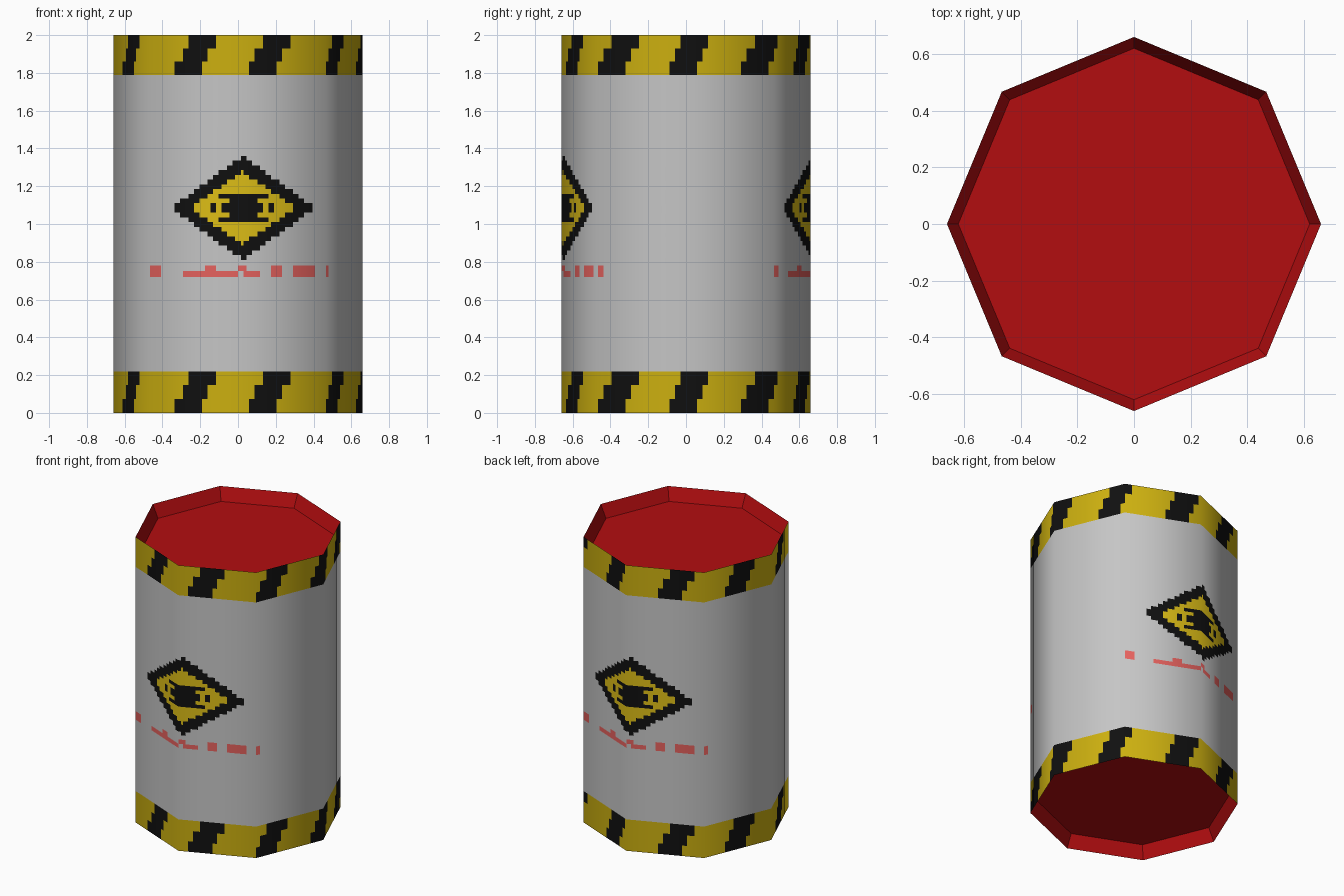
import bpy, bmesh, math
from mathutils import Vector

if "Cube" in bpy.data.objects:
    bpy.data.objects.remove(bpy.data.objects["Cube"])

R, H, SIDES, CELLS = 0.66, 2.0, 8, 32


def material(name, rgb):
    m = bpy.data.materials.new(name)
    m.diffuse_color = (*rgb, 1)
    m.use_nodes = True
    m.node_tree.nodes["Principled BSDF"].inputs["Base Color"].default_value = m.diffuse_color
    return m


grey = material("grey paint", (0.56, 0.56, 0.56))
black = material("black paint", (0.005, 0.005, 0.005))
yellow = material("stripe yellow", (0.60, 0.43, 0.005))
sign_yellow = material("sign yellow", (0.72, 0.51, 0.008))
pale_red = material("pale red marks", (0.78, 0.12, 0.11))
red = material("red lid", (0.45, 0.004, 0.005))
GREY, BLACK, YELLOW, SIGN, MARK = range(5)


def around(u, r=R):
    """Point on the octagon; u counts sides, starting at the front corner."""
    i = math.floor(u)
    a, b = (Vector((math.sin(k * math.pi / 4), -math.cos(k * math.pi / 4))) * r
            for k in (i, i + 1))
    return a.lerp(b, u - i)


# Hazard stripe start positions, in sides, with a stepped slant
STRIPES = (0.13, 1.0, 1.8, 2.62, 3.52, 4.4, 5.3, 6.26, 7.29)


def stripe_colour(u, t):
    shift = (0.0, 0.07, 0.15)[min(2, int(t * 3))]
    return BLACK if any((u - s - shift) % 8 < 0.31 for s in STRIPES) else YELLOW


# Warning marks: (x start, x end, z bottom, z top)
MARKS = ((-0.47, -0.41, .72, .78), (-0.29, 0.0, .72, .75), (-0.18, -0.12, .75, .78),
         (0.0, 0.04, .75, .78), (0.03, 0.11, .72, .75), (0.17, 0.23, .72, .78),
         (0.29, 0.41, .72, .78), (0.466, 0.50, .72, .78))


def body_colour(u, z):
    x = ((u + 2) % 4 - 2) * 0.466          # the sign repeats front and back
    if any(a < x < b and lo < z < hi for a, b, lo, hi in MARKS):
        return MARK
    dx, dz = abs(x - 0.025), abs(z - 1.085)
    if dx / 0.38 + dz / 0.275 > 1:
        return GREY
    ring = dx / 0.28 + dz / 0.19 < 1
    hub = dx / 0.13 + dz / 0.085 < 1
    gap = (0.05 < dz < 0.075 and dx < 0.13) or (dz < 0.02 and 0.14 < dx < 0.165)
    return SIGN if ring and not hub and not gap else BLACK


def spread(a, b, n):
    return [a + (b - a) * i / n for i in range(n)]


def make_object(name, bm, mats):
    me = bpy.data.meshes.new(name)
    bm.to_mesh(me)
    bm.free()
    for m in mats:
        me.materials.append(m)
    ob = bpy.data.objects.new(name, me)
    bpy.context.collection.objects.link(ob)
    return ob


# Barrel wall: a grid wrapped round the octagon, coloured by rule
levels = (spread(0, .22, 3) + [.22, .72, .75, .78] + spread(.81, 1.36, 22)
          + [1.36] + spread(1.79, 2.0, 3) + [H])
n = SIDES * CELLS
bm = bmesh.new()
rows = [[bm.verts.new((*around(i / CELLS), z)) for i in range(n)] for z in levels]
for j in range(len(levels) - 1):
    z = (levels[j] + levels[j + 1]) / 2
    for i in range(n):
        k = (i + 1) % n
        f = bm.faces.new((rows[j][i], rows[j][k], rows[j + 1][k], rows[j + 1][i]))
        f.smooth = True
        u = (i + 0.5) / CELLS
        if z < 0.22:
            f.material_index = stripe_colour(u, z / 0.22)
        elif z > 1.79:
            f.material_index = stripe_colour(u, (z - 1.79) / 0.21)
        else:
            f.material_index = body_colour(u, z)
wall = make_object("barrel_wall", bm, (grey, black, yellow, sign_yellow, pale_red))
# Rounded shading across the eight sides
wall.data.normals_split_custom_set_from_vertices(
    [Vector((v.co.x, v.co.y, 0)).normalized() for v in wall.data.vertices])


# Recessed red lids, sloping in from the rim
def lid(name, z_rim, z_floor):
    bm = bmesh.new()
    rim = [bm.verts.new((*around(i), z_rim)) for i in range(SIDES)]
    floor = [bm.verts.new((*around(i, 0.62), z_floor)) for i in range(SIDES)]
    faces = [bm.faces.new(floor)]
    for i in range(SIDES):
        k = (i + 1) % SIDES
        faces.append(bm.faces.new((rim[k], rim[i], floor[i], floor[k])))
    if z_rim < z_floor:
        bmesh.ops.reverse_faces(bm, faces=faces)
    make_object(name, bm, (red,))


lid("top_lid", H, H - 0.09)
lid("bottom_lid", 0.0, 0.09)
